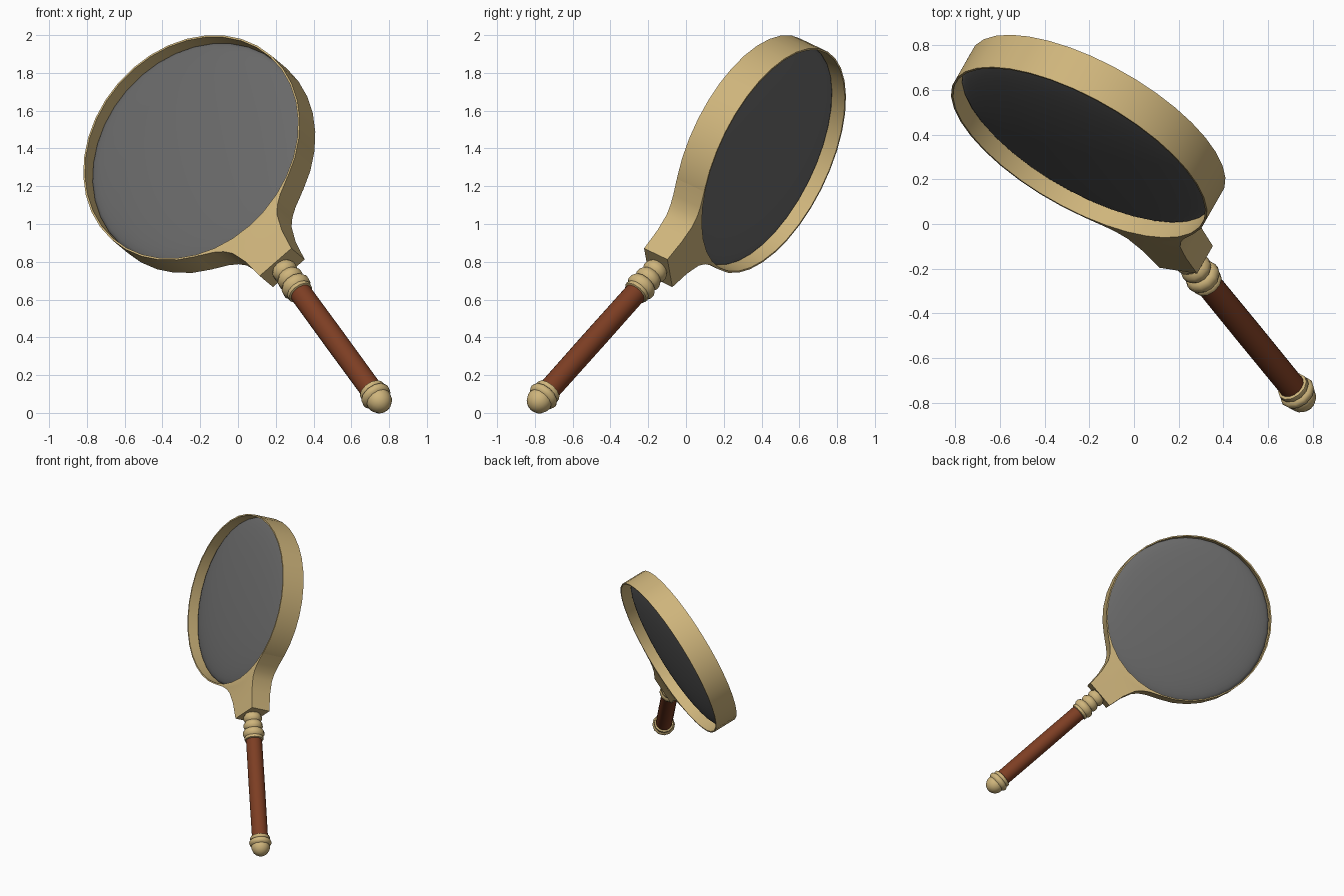
import bpy, bmesh, math
from mathutils import Vector, Matrix

cube = bpy.data.objects.get("Cube")
if cube:
    bpy.data.objects.remove(cube, do_unlink=True)


def material(name, rgb, rough):
    m = bpy.data.materials.new(name)
    m.use_nodes = True
    m.diffuse_color = (*rgb, 1)
    bsdf = m.node_tree.nodes["Principled BSDF"]
    bsdf.inputs["Base Color"].default_value = (*rgb, 1)
    bsdf.inputs["Roughness"].default_value = rough
    return m


BRASS = material("pale_brass", (0.62, 0.46, 0.20), 0.5)
WOOD = material("red_wood", (0.205, 0.048, 0.017), 0.5)
GLASS = material("grey_glass", (0.14, 0.14, 0.14), 0.5)

# Tilted frame centred in the rim: X across, Y out of the lens, Z down the handle
down = Vector((0.478, -0.585, -0.655)).normalized()
out = Vector((-0.46, -0.80, 0.386))
out = (out - out.dot(down) * down).normalized()
across = out.cross(down)
FRAME = Matrix.Translation((-0.205, 0.39, 1.37)) @ Matrix((across, out, down)).transposed().to_4x4()
LENS_AXIS = Matrix.Rotation(-math.pi / 2, 4, 'X')   # turns Z into the lens axis


def finish(name, bm, mat, turn=Matrix(), angle=40):
    bmesh.ops.recalc_face_normals(bm, faces=bm.faces)
    mesh = bpy.data.meshes.new(name)
    bm.to_mesh(mesh)
    bm.free()
    mesh.materials.append(mat)
    ob = bpy.data.objects.new(name, mesh)
    bpy.context.collection.objects.link(ob)
    ob.matrix_world = FRAME @ turn
    bpy.ops.object.select_all(action='DESELECT')
    ob.select_set(True)
    bpy.context.view_layer.objects.active = ob
    bpy.ops.object.shade_smooth_by_angle(angle=math.radians(angle))


def skin(bm, loops, closed=False):
    pairs = list(zip(loops, loops[1:])) + ([(loops[-1], loops[0])] if closed else [])
    for a, b in pairs:
        n = len(a)
        for i in range(n):
            j = (i + 1) % n
            bm.faces.new((a[i], a[j], b[j], b[i]))


def lathe(name, profile, mat, sides, closed=False, turn=Matrix(), angle=40):
    """Turn a profile of (radius, height) points around Z."""
    bm = bmesh.new()
    loops = [[bm.verts.new((r * math.cos(math.tau * i / sides), r * math.sin(math.tau * i / sides), z))
              for i in range(sides)] for r, z in profile]
    skin(bm, loops, closed)
    if not closed:
        bm.faces.new(loops[0])
        bm.faces.new(loops[-1])
    finish(name, bm, mat, turn, angle)


# Rim: a thin hoop
lathe("rim", [(0.635, -0.09), (0.645, -0.09), (0.645, 0.09), (0.635, 0.09)],
      BRASS, 36, closed=True, turn=LENS_AXIS)

# Lens: a flattened ball held in the middle of the rim
bm = bmesh.new()
bmesh.ops.create_uvsphere(bm, u_segments=36, v_segments=24, radius=0.636)
bmesh.ops.scale(bm, vec=(1, 1, 0.105), verts=bm.verts)
finish("lens", bm, GLASS, LENS_AXIS, 180)

# Socket: flared block; rows of (half width, edge height, bulge, half thickness)
ROWS = [(0.40, 0.503, 0.136, 0.09), (0.30, 0.572, 0.09, 0.09), (0.235, 0.612, 0.06, 0.089),
        (0.19, 0.65, 0.04, 0.087), (0.157, 0.695, 0.02, 0.084), (0.128, 0.79, 0, 0.08),
        (0.112, 0.918, 0, 0.077)]
STEPS = [i / 6 for i in range(-6, 7)]
bm = bmesh.new()
loops = []
for half, edge, bulge, thick in ROWS:
    front = [(half * t, thick, edge + bulge * (1 - t * t)) for t in STEPS]
    back = [(x, -y, z) for x, y, z in reversed(front)]
    loops.append([bm.verts.new(p) for p in front + back])
skin(bm, loops)
bm.faces.new(loops[-1])
finish("socket", bm, BRASS)

# Collar: a stack of turned beads
collar = [(0.055, 0.90)]
for start, r in ((0.92, 0.068), (0.982, 0.071), (1.044, 0.08)):
    collar += [(r - 0.01, start), (r, start + 0.016), (r, start + 0.04), (r - 0.012, start + 0.056)]
collar += [(0.072, 1.106), (0.07, 1.122), (0.058, 1.128)]
lathe("collar", collar, BRASS, 12, angle=50)

# Wooden grip
lathe("grip", [(0.06, 1.1), (0.061, 1.5), (0.06, 1.94)], WOOD, 16)

# End cap: a band and a blunt ball
cap = [(0.06, 1.905), (0.072, 1.91), (0.074, 1.928), (0.069, 1.934),
       (0.08, 1.942), (0.084, 1.956), (0.079, 1.972), (0.068, 1.98)]
cap += [(0.07 * math.cos(a), 1.988 + 0.072 * math.sin(a))
        for a in (math.radians(d) for d in range(0, 90, 17))]
lathe("end_cap", cap, BRASS, 12, angle=50)
